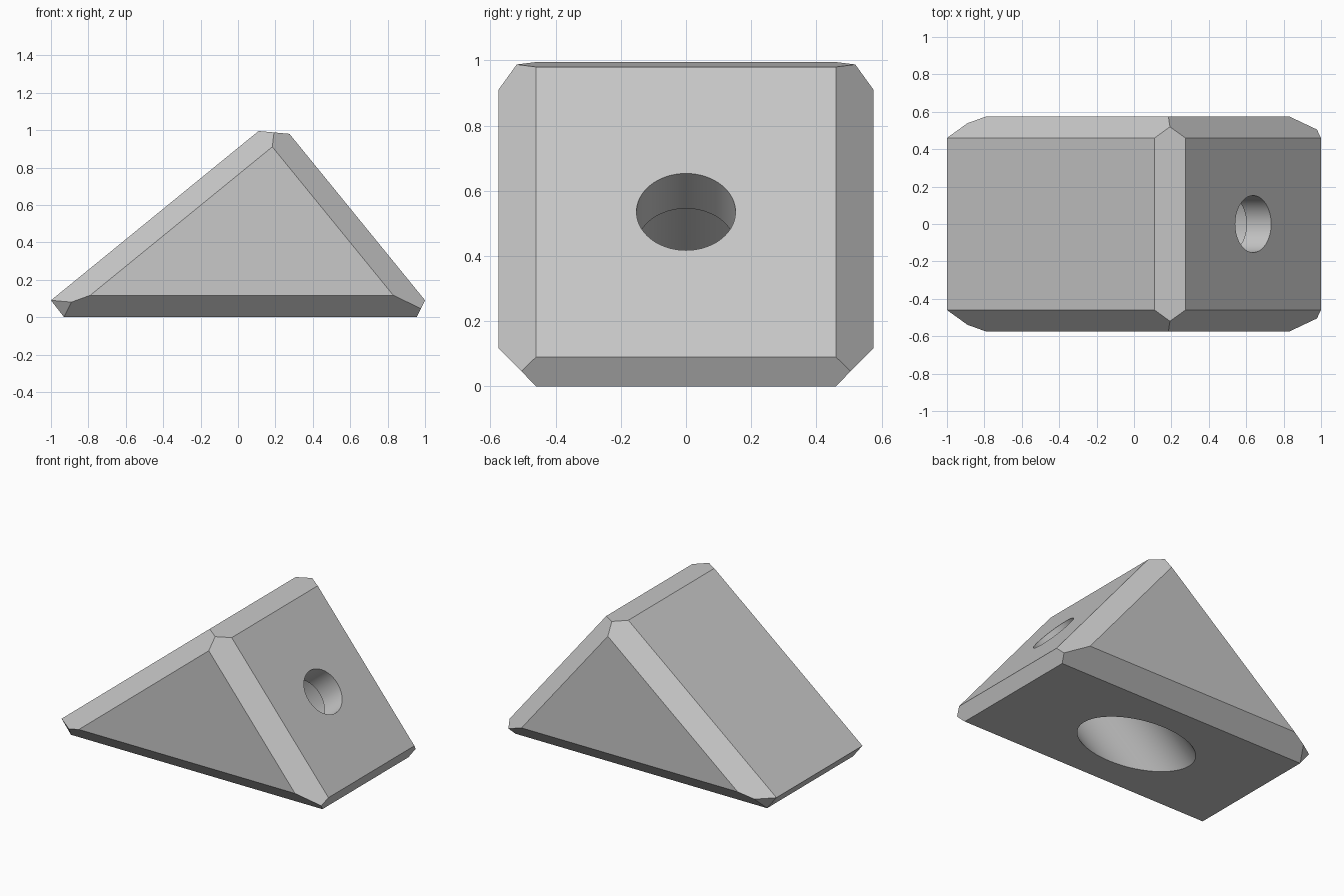
import bpy, bmesh, math
from mathutils import Vector

if "Cube" in bpy.data.objects:
    bpy.data.objects.remove(bpy.data.objects["Cube"], do_unlink=True)

grey = bpy.data.materials.new("plain grey")
grey.use_nodes = True
colour = (0.58, 0.58, 0.58, 1)
grey.diffuse_color = colour
grey.node_tree.nodes["Principled BSDF"].inputs["Base Color"].default_value = colour

HALF = 0.575     # half depth of the wedge
FLAT = 0.46      # half depth inside the side chamfers
INSIDE = Vector((0.1, 0, 0.35))

# Wedge outline (x, z), and the corners of the flat triangular side
left_hi, left_lo = (-1, 0.09), (-0.93, 0)
right_hi, right_lo = (1, 0.09), (0.955, 0)
top_left, top_right = (0.11, 0.995), (0.275, 0.98)
side_left, side_right = (-0.79, 0.117), (0.83, 0.117)


def at(p, y):
    return Vector((p[0], y, p[1]))


def cut(bm, a, b, c):
    """Slice the solid along the plane through three points and cap it."""
    normal = (b - a).cross(c - a).normalized()
    if normal.dot(INSIDE - a) > 0:
        normal.negate()
    bmesh.ops.bisect_plane(bm, geom=bm.verts[:] + bm.edges[:] + bm.faces[:],
                           dist=1e-5, plane_co=a, plane_no=normal, clear_outer=True)
    rim = [e for e in bm.edges if e.is_boundary]
    if rim:
        bmesh.ops.holes_fill(bm, edges=rim, sides=0)


def finish(name, bm):
    bmesh.ops.recalc_face_normals(bm, faces=bm.faces[:])
    mesh = bpy.data.meshes.new(name)
    bm.to_mesh(mesh)
    bm.free()
    obj = bpy.data.objects.new(name, mesh)
    bpy.context.collection.objects.link(obj)
    mesh.materials.append(grey)
    return obj


# Chamfered wedge block
bm = bmesh.new()
bmesh.ops.create_cube(bm, size=4)
outline = [left_lo, right_lo, right_hi, top_right, top_left, left_hi]
for p, q in zip(outline, outline[1:] + outline[:1]):
    cut(bm, at(p, 0), at(q, 0), at(p, 1))
for s in (1, -1):
    cut(bm, at(side_left, s * HALF), at(side_right, s * HALF), at(top_left, s * HALF))
for s in (1, -1):
    for p, q, r in ((left_lo, right_lo, side_left),
                    (left_hi, top_left, side_left),
                    (right_hi, top_right, side_right)):
        cut(bm, at(p, s * FLAT), at(q, s * FLAT), at(r, s * HALF))
    # small corner facet at the thin end
    cut(bm, at(left_hi, s * FLAT), at(left_lo, s * FLAT), at((-0.89, 0.08), s * 0.539))
wedge = finish("wedge_block", bm)

# Stepped bore, square to the steep slope
mouth = Vector((0.637, 0, 0.535))
slope = at(top_right, 0) - at(right_hi, 0)
axis = Vector((slope.z, 0, -slope.x)).normalized()


def bore(name, radius, start, end):
    bm = bmesh.new()
    bmesh.ops.create_cone(bm, cap_ends=True, segments=96, radius1=radius,
                          radius2=radius, depth=end - start)
    cutter = finish(name, bm)
    cutter.rotation_mode = 'QUATERNION'
    cutter.rotation_quaternion = axis.to_track_quat('Z', 'Y')
    cutter.location = mouth - axis * (start + end) / 2
    cutter.hide_render = True
    mod = wedge.modifiers.new(name, 'BOOLEAN')
    mod.operation = 'DIFFERENCE'
    mod.solver = 'EXACT'
    mod.object = cutter
    bpy.context.view_layer.update()
    bpy.ops.object.modifier_apply(modifier=mod.name)
    bpy.data.objects.remove(cutter, do_unlink=True)


bpy.ops.object.select_all(action='DESELECT')
wedge.select_set(True)
bpy.context.view_layer.objects.active = wedge
bore("head_bore", 0.262, 0.17, 1.5)
bore("shank_bore", 0.152, -0.1, 0.3)
bpy.ops.object.shade_smooth_by_angle(angle=math.radians(10))
